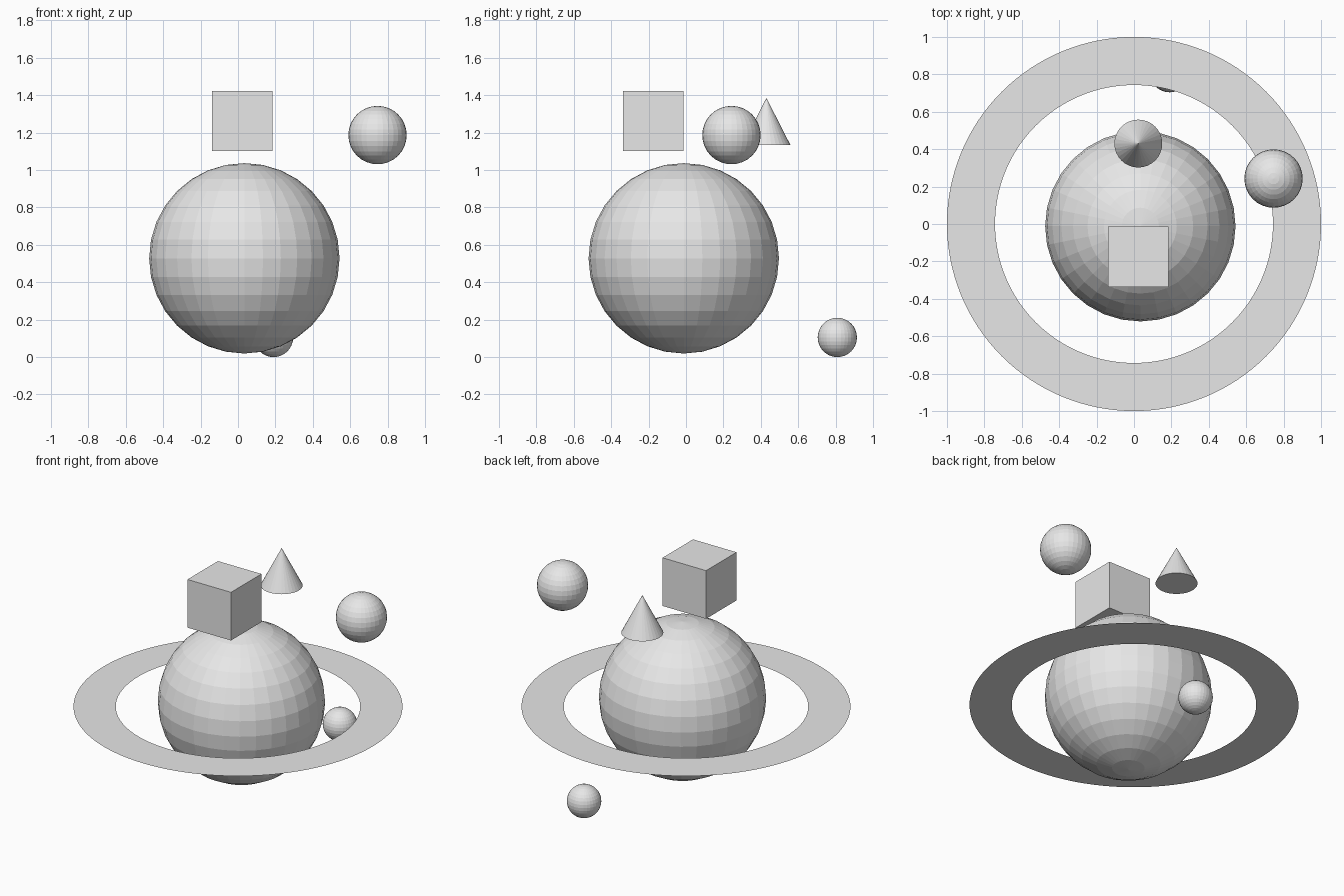
import bpy
import bmesh
from mathutils import Matrix

default = bpy.data.objects.get("Cube")
if default:
    bpy.data.objects.remove(default, do_unlink=True)

# One plain grey for every part
grey = bpy.data.materials.new("plain_grey")
grey.use_nodes = True
grey.diffuse_color = (0.8, 0.8, 0.8, 1)
grey.node_tree.nodes["Principled BSDF"].inputs["Base Color"].default_value = (0.8, 0.8, 0.8, 1)


def add_part(name, location, build):
    """Make a flat-shaded object from a function that fills a bmesh."""
    bm = bmesh.new()
    build(bm)
    mesh = bpy.data.meshes.new(name)
    bm.to_mesh(mesh)
    bm.free()
    mesh.materials.append(grey)
    part = bpy.data.objects.new(name, mesh)
    part.location = location
    bpy.context.collection.objects.link(part)
    return part


def sphere(radius):
    return lambda bm: bmesh.ops.create_uvsphere(
        bm, u_segments=32, v_segments=16, radius=radius)


def cube(size):
    return lambda bm: bmesh.ops.create_cube(bm, size=size)


def cone(radius, height):
    return lambda bm: bmesh.ops.create_cone(
        bm, cap_ends=True, segments=32, radius1=radius, radius2=0, depth=height)


def flat_ring(inner, outer, segments=128):
    def build(bm):
        # Spin one radial edge into a sheet with no thickness
        ends = [bm.verts.new((r, 0, 0)) for r in (inner, outer)]
        edge = bm.edges.new(ends)
        bmesh.ops.spin(bm, geom=ends + [edge], cent=(0, 0, 0), axis=(0, 0, 1),
                       angle=6.2831853, steps=segments)
        bmesh.ops.remove_doubles(bm, verts=bm.verts[:], dist=0.0005)
        bm.normal_update()
        down = [f for f in bm.faces if f.normal.z < 0]
        bmesh.ops.reverse_faces(bm, faces=down)
    return build


# Planet and its ring
add_part("planet", (0.034, -0.012, 0.528), sphere(0.509))
add_part("planet_ring", (0, 0, 0.48), flat_ring(0.743, 1.0))

# Moons
add_part("large_moon", (0.746, 0.243, 1.187), sphere(0.156))
add_part("small_moon", (0.19, 0.809, 0.105), sphere(0.105))

# Floating solids above the planet
add_part("floating_cube", (0.022, -0.175, 1.262), cube(0.323))
add_part("floating_cone", (0.023, 0.43, 1.26), cone(0.128, 0.251))
